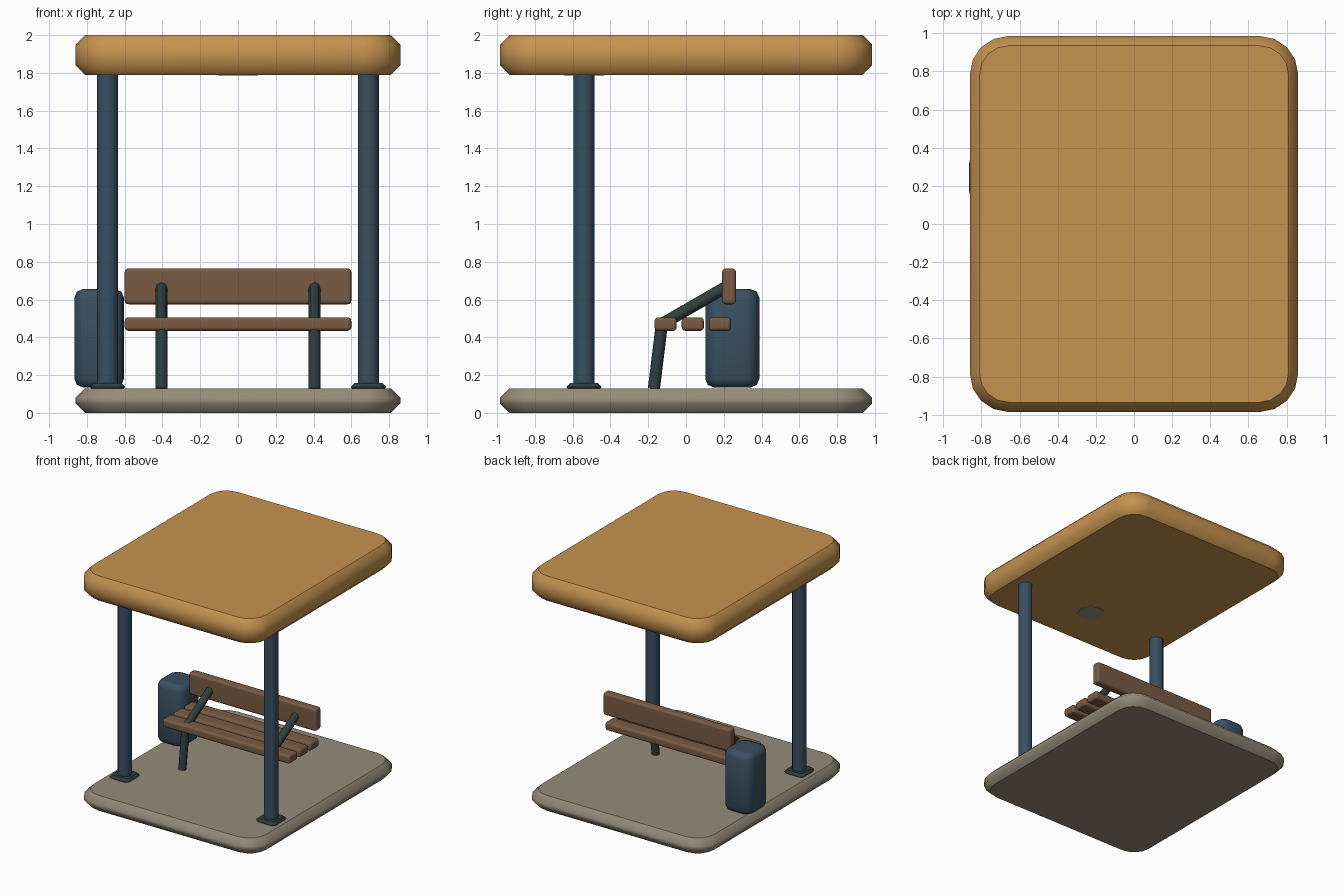
import bpy, bmesh, math
from mathutils import Vector, Matrix

if "Cube" in bpy.data.objects:
    bpy.data.objects.remove(bpy.data.objects["Cube"], do_unlink=True)


def material(name, rgb):
    m = bpy.data.materials.new(name)
    m.use_nodes = True
    color = (*rgb, 1.0)
    m.diffuse_color = color
    m.node_tree.nodes["Principled BSDF"].inputs["Base Color"].default_value = color
    return m


ochre = material("ochre roof", (0.56, 0.29, 0.08))
stone = material("stone grey", (0.30, 0.26, 0.19))
steel = material("blue steel", (0.04, 0.08, 0.122))
iron = material("dark iron", (0.03, 0.05, 0.05))
wood = material("brown wood", (0.19, 0.105, 0.057))
lens = material("lamp grey", (0.33, 0.29, 0.22))


def finish(bm, name, mat, sharp_angle=None, sharp_caps=False):
    """Smooth shade, with edges sharp by angle or around the flat caps."""
    bm.normal_update()
    for f in bm.faces:
        f.smooth = True
    for e in bm.edges:
        if sharp_caps:
            caps = [abs(f.normal.z) > 0.99 for f in e.link_faces]
            e.smooth = not (any(caps) and not all(caps))
        elif sharp_angle is not None:
            e.smooth = e.calc_face_angle(0) < math.radians(sharp_angle)
    mesh = bpy.data.meshes.new(name)
    bm.to_mesh(mesh)
    bm.free()
    mesh.materials.append(mat)
    obj = bpy.data.objects.new(name, mesh)
    bpy.context.collection.objects.link(obj)
    return obj


def rounded_block(name, mat, center, size, corner, corner_segs, rim, rim_segs=1, **shade):
    """Box with rounded vertical corners and bevelled top and bottom rims."""
    bm = bmesh.new()
    bmesh.ops.create_cube(bm, size=1, matrix=Matrix.Diagonal((*size, 1)))
    upright = [e for e in bm.edges if abs(e.verts[0].co.z - e.verts[1].co.z) > 1e-4]
    bmesh.ops.bevel(bm, geom=upright, offset=corner, segments=corner_segs,
                    profile=0.5, affect='EDGES')
    rims = [e for e in bm.edges if abs(e.verts[0].co.z - e.verts[1].co.z) < 1e-4]
    bmesh.ops.bevel(bm, geom=rims, offset=rim, segments=rim_segs,
                    profile=0.5, affect='EDGES')
    bmesh.ops.translate(bm, verts=bm.verts, vec=center)
    return finish(bm, name, mat, **shade)


def rod(name, mat, start, end, radius, sides):
    """Straight rod between two points."""
    start, end = Vector(start), Vector(end)
    axis = end - start
    turn = axis.to_track_quat('Z', 'Y').to_matrix().to_4x4()
    bm = bmesh.new()
    bmesh.ops.create_cone(bm, cap_ends=True, segments=sides, radius1=radius,
                          radius2=radius, depth=axis.length,
                          matrix=Matrix.Translation((start + end) / 2) @ turn)
    return finish(bm, name, mat, sharp_angle=50)


def plank(name, center, size):
    """Wooden board with softly rounded edges."""
    bm = bmesh.new()
    bmesh.ops.create_cube(bm, size=1, matrix=Matrix.Translation(center) @ Matrix.Diagonal((*size, 1)))
    bmesh.ops.bevel(bm, geom=bm.edges[:], offset=0.02, segments=3, profile=0.5, affect='EDGES')
    obj = finish(bm, name, wood, sharp_angle=60)
    obj.modifiers.new("even_shading", 'WEIGHTED_NORMAL')


# Floor slab and roof
rounded_block("floor_slab", stone, (0, 0, 0.065), (1.72, 1.97, 0.13), 0.2, 4, 0.05, sharp_caps=True)
rounded_block("roof", ochre, (0, 0, 1.895), (1.72, 1.97, 0.21), 0.2, 4, 0.05, sharp_caps=True)

# Front posts with base plates
for side, s in (("left", 1), ("right", -1)):
    rod(side + "_post", steel, (s * 0.69, -0.54, 0.01), (s * 0.69, -0.54, 1.8), 0.056, 12)
    rounded_block(side + "_post_base", iron, (s * 0.69, -0.54, 0.137), (0.186, 0.186, 0.04),
                  0.04, 3, 0.019, sharp_caps=True)

# Ceiling lamp between the posts
rod("ceiling_lamp", lens, (0, -0.54, 1.786), (0, -0.54, 1.794), 0.107, 24)

# Bench slats and backrest
for i in range(3):
    plank(f"bench_slat_{i + 1}", (0, -0.108 + 0.144 * i, 0.47), (1.2, 0.118, 0.072))
plank("bench_backrest", (0, 0.228, 0.67), (1.2, 0.074, 0.19))

# Bench frame: leaning leg and sloping arm on each side
for side, s in (("left", 1), ("right", -1)):
    x = s * 0.405
    knee = (x, -0.128, 0.47)
    rod(side + "_bench_leg", iron, (x, -0.17, 0.128), knee, 0.032, 8)
    rod(side + "_bench_arm", iron, knee, (x, 0.215, 0.668), 0.032, 8)

# Litter bin beside the bench
rounded_block("litter_bin", steel, (-0.735, 0.245, 0.395), (0.262, 0.286, 0.52),
              0.08, 4, 0.045, 2, sharp_caps=True)
